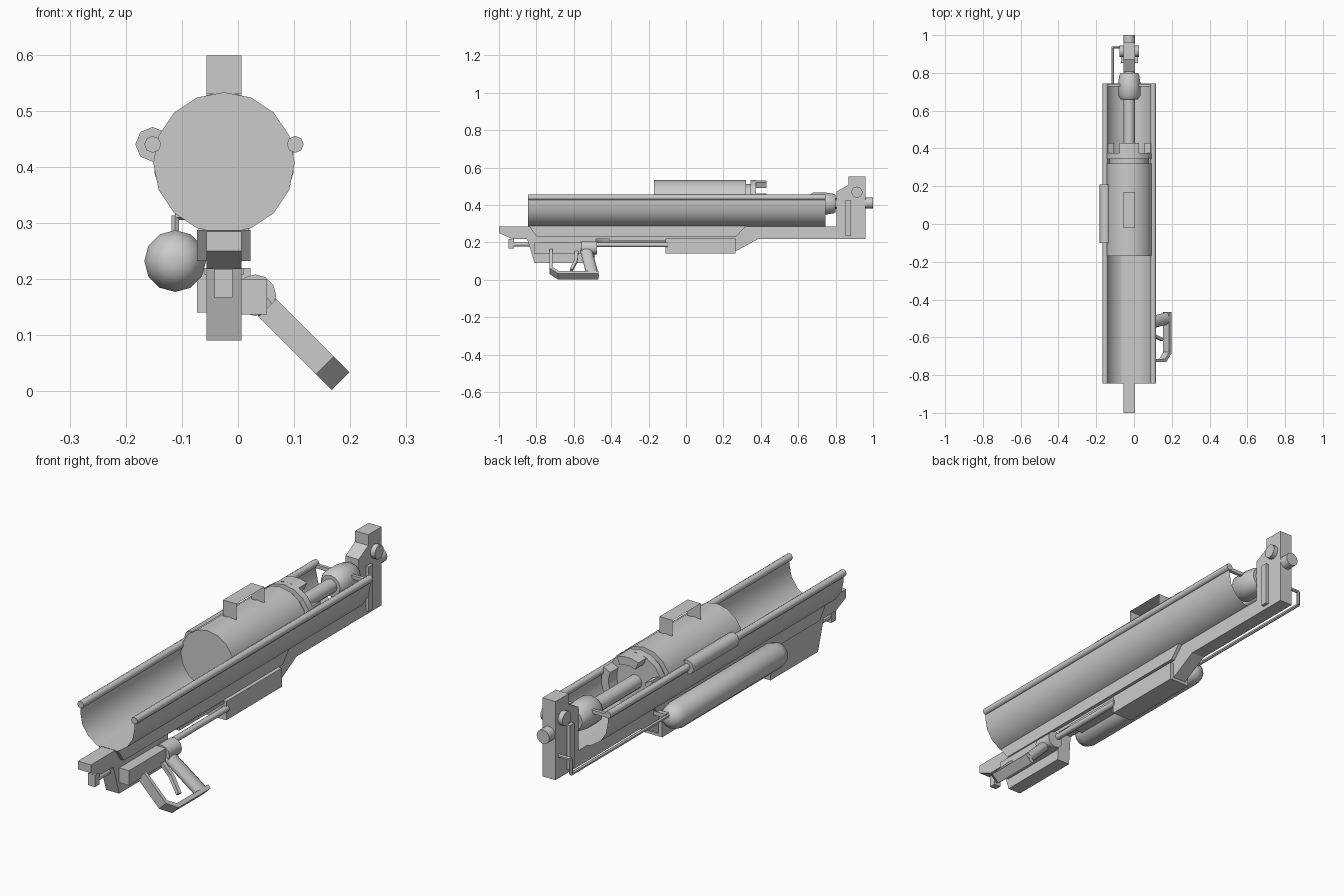
import bpy, bmesh, math
from mathutils import Matrix, Vector

if "Cube" in bpy.data.objects:
    bpy.data.objects.remove(bpy.data.objects["Cube"])

CX, CZ = -0.025, 0.407      # axis of the launcher barrel


def finish(name, bm, smooth=False, closed=True):
    if closed:
        bmesh.ops.recalc_face_normals(bm, faces=bm.faces)
    me = bpy.data.meshes.new(name)
    bm.to_mesh(me)
    bm.free()
    ob = bpy.data.objects.new(name, me)
    bpy.context.collection.objects.link(ob)
    if smooth:
        bpy.ops.object.select_all(action='DESELECT')
        ob.select_set(True)
        bpy.context.view_layer.objects.active = ob
        bpy.ops.object.shade_smooth_by_angle(angle=math.radians(46))
    return ob


def bridge(bm, a, b):
    n = len(a)
    for i in range(n):
        bm.faces.new((a[i], a[(i + 1) % n], b[(i + 1) % n], b[i]))


def extrude(name, profile, x0, x1, mat=None):
    """Extrude a (y, z) outline from x0 to x1."""
    bm = bmesh.new()
    a, b = ([bm.verts.new((x, y, z)) for y, z in profile] for x in (x0, x1))
    bm.faces.new(a)
    bm.faces.new(b)
    bridge(bm, a, b)
    if mat:
        bm.transform(mat)
    return finish(name, bm)


def box(name, x0, x1, y0, y1, z0, z1, mat=None):
    return extrude(name, [(y0, z0), (y1, z0), (y1, z1), (y0, z1)], x0, x1, mat)


def lathe(name, rings, x=CX, z=CZ, n=16):
    """Turn (y, radius) rings around an axis parallel to y."""
    bm = bmesh.new()
    loops = []
    for y, r in rings:
        loops.append([bm.verts.new((x + r * math.cos(math.tau * i / n), y,
                                    z + r * math.sin(math.tau * i / n))) for i in range(n)])
    for a, b in zip(loops, loops[1:]):
        bridge(bm, a, b)
    bm.faces.new(loops[0])
    bm.faces.new(loops[-1])
    return finish(name, bm, True)


def sheet(name, rows):
    """Open surface between two matching point rows."""
    bm = bmesh.new()
    a, b = ([bm.verts.new(p) for p in row] for row in rows)
    for i in range(len(a) - 1):
        bm.faces.new((a[i], a[i + 1], b[i + 1], b[i]))
    return finish(name, bm, True, False)


def rod(name, p, q, r, n=8):
    p, q = Vector(p), Vector(q)
    bm = bmesh.new()
    bmesh.ops.create_cone(bm, cap_ends=True, segments=n, radius1=r, radius2=r, depth=(q - p).length)
    bm.transform(Matrix.Translation((p + q) / 2) @ (q - p).to_track_quat('Z', 'Y').to_matrix().to_4x4())
    return finish(name, bm, True)


def prong(name, a0, a1, y0, y1, r0, r1, n=3):
    """Arc-shaped block around the barrel axis, angles in degrees."""
    ang = [math.radians(a0 + (a1 - a0) * i / n) for i in range(n + 1)]
    out = [(r1, t) for t in ang] + [(r0, t) for t in reversed(ang)]
    bm = bmesh.new()
    a, b = ([bm.verts.new((CX + r * math.cos(t), y, CZ + r * math.sin(t))) for r, t in out]
            for y in (y0, y1))
    bm.faces.new(a)
    bm.faces.new(b)
    bridge(bm, a, b)
    return finish(name, bm)


# open trough with a rail on each lip
R = 0.128
arc = [(CX - R, 0.44)] + [(CX + R * math.cos(t), CZ + R * math.sin(t))
                          for t in (math.pi + math.pi * i / 8 for i in range(9))] + [(CX + R, 0.44)]
sheet("trough", [[(x, y, z) for x, z in arc] for y in (-0.845, 0.745)])
for side, s in (("left", -1), ("right", 1)):
    lathe(side + "_rail", [(-0.845, 0.015), (0.745, 0.015)], CX + s * 0.127, 0.44, 8)
lathe("rail_sleeve", [(-0.10, 0.031), (0.21, 0.031)], CX - 0.127, 0.44, 8)

# sliding canister, with its stepped rear collar and claws
lathe("canister", [(-0.17, 0.126), (0.32, 0.126)])
lathe("collar_neck", [(0.32, 0.105), (0.345, 0.105)])
lathe("collar_ring", [(0.345, 0.126), (0.375, 0.126)])
for i, (a0, a1) in enumerate(((66, 114), (-25, 25), (155, 205), (246, 294))):
    prong("collar_claw_%d" % i, a0, a1, 0.37, 0.43, 0.09, 0.125)

# thin bent carry strap on the canister
strap = [(-0.02, 0.53), (-0.02, 0.598), (0.17, 0.598), (0.17, 0.53)]
sheet("carry_strap", [[(x, y, z) for y, z in strap] for x in (-0.056, 0.006)])

# piston shaft and hub
lathe("piston_shaft", [(0.37, 0.03), (0.81, 0.03)], n=12)
lathe("piston_hub", [(0.66, 0.045), (0.68, 0.06), (0.74, 0.06), (0.79, 0.052), (0.80, 0.045)], n=12)
for side, s in (("left", -1), ("right", 1)):
    box(side + "_hub_arm", *sorted((CX + s * 0.05, CX + s * 0.127)), 0.728, 0.742, 0.425, 0.44)

# main beam, under-box, cradle and magazine block
extrude("main_beam", [(-1, 0.285), (-1, 0.25), (-0.93, 0.218), (0.96, 0.218), (0.96, 0.285)], -0.056, 0.006)
extrude("cradle", [(-0.80, 0.232), (0.27, 0.232), (0.32, 0.287), (-0.84, 0.287)], -0.073, 0.022)
box("under_box", -0.073, 0.022, -0.11, 0.265, 0.14, 0.22)
extrude("rear_strut", [(0.25, 0.145), (0.27, 0.155), (0.39, 0.22), (0.25, 0.22)], -0.056, 0.006)
box("under_plate", -0.06, 0.010, -0.41, -0.11, 0.207, 0.22)
extrude("front_block", [(-0.85, 0.22), (-0.81, 0.09), (-0.49, 0.09), (-0.48, 0.22)], -0.056, 0.006)

# rear post, knobs and raised side bars
extrude("rear_post", [(0.805, 0.22), (0.96, 0.22), (0.96, 0.553), (0.87, 0.553), (0.87, 0.507),
                      (0.805, 0.472)], -0.056, 0.006)
rod("post_cross_pin", (-0.077, 0.914, 0.468), (0.027, 0.914, 0.468), 0.03, 12)
lathe("post_rear_knob", [(0.95, 0.03), (1.0, 0.03)], z=0.41, n=12)
for side, x in (("left", -0.07), ("right", 0.003)):
    box(side + "_post_bar", x, x + 0.017, 0.853, 0.883, 0.235, 0.425)

# gas tank on the left and its bent pipe
lathe("gas_tank", [(-0.485, 0.012), (-0.48, 0.028), (-0.465, 0.045), (-0.43, 0.055), (0.23, 0.055),
                   (0.265, 0.045), (0.28, 0.028), (0.285, 0.012)], -0.112, 0.232, 12)
pipe = [(-0.112, 0.28, 0.25), (-0.112, 0.935, 0.25), (-0.112, 0.935, 0.313), (-0.05, 0.935, 0.313)]
for i, (p, q) in enumerate(zip(pipe, pipe[1:])):
    rod("gas_pipe_%d" % i, p, q, 0.0075, 6)
box("pipe_clip", -0.113, -0.05, 0.28, 0.30, 0.245, 0.262)

# trigger housing
box("trigger_housing", 0.0, 0.052, -0.81, -0.49, 0.137, 0.2)
lathe("housing_ring", [(-0.56, 0.037), (-0.475, 0.037)], 0.031, 0.171, 12)
rod("feed_rod", (0.018, -0.48, 0.187), (0.018, -0.10, 0.187), 0.013)
rod("front_pin", (CX, -0.93, 0.19), (CX, -0.80, 0.19), 0.013)
box("front_lug", -0.042, -0.010, -0.95, -0.92, 0.167, 0.218)

# grip, guard and trigger, all tilted 45 degrees to the right
tilt = Matrix.Translation((0.031, 0, 0.17)) @ Matrix.Rotation(math.radians(-45), 4, 'Y')
bm = bmesh.new()
ends = [[bm.verts.new((0.022 * math.cos(math.tau * i / 12), cy + 0.033 * math.sin(math.tau * i / 12), z))
         for i in range(12)] for cy, z in ((-0.535, -0.01), (-0.498, -0.213))]
bridge(bm, *ends)
for e in ends:
    bm.faces.new(e)
bm.transform(tilt)
finish("grip", bm, True)
guard = [(-0.73, -0.03), (-0.73, -0.175), (-0.685, -0.215), (-0.467, -0.215), (-0.467, -0.197),
         (-0.678, -0.197), (-0.715, -0.167), (-0.715, -0.03)]
extrude("trigger_guard", guard, -0.0225, 0.0225, tilt)
trigger = [(-0.595, -0.03), (-0.595, -0.09), (-0.62, -0.165), (-0.605, -0.17), (-0.58, -0.1), (-0.575, -0.03)]
extrude("trigger", trigger, -0.008, 0.008, tilt)
